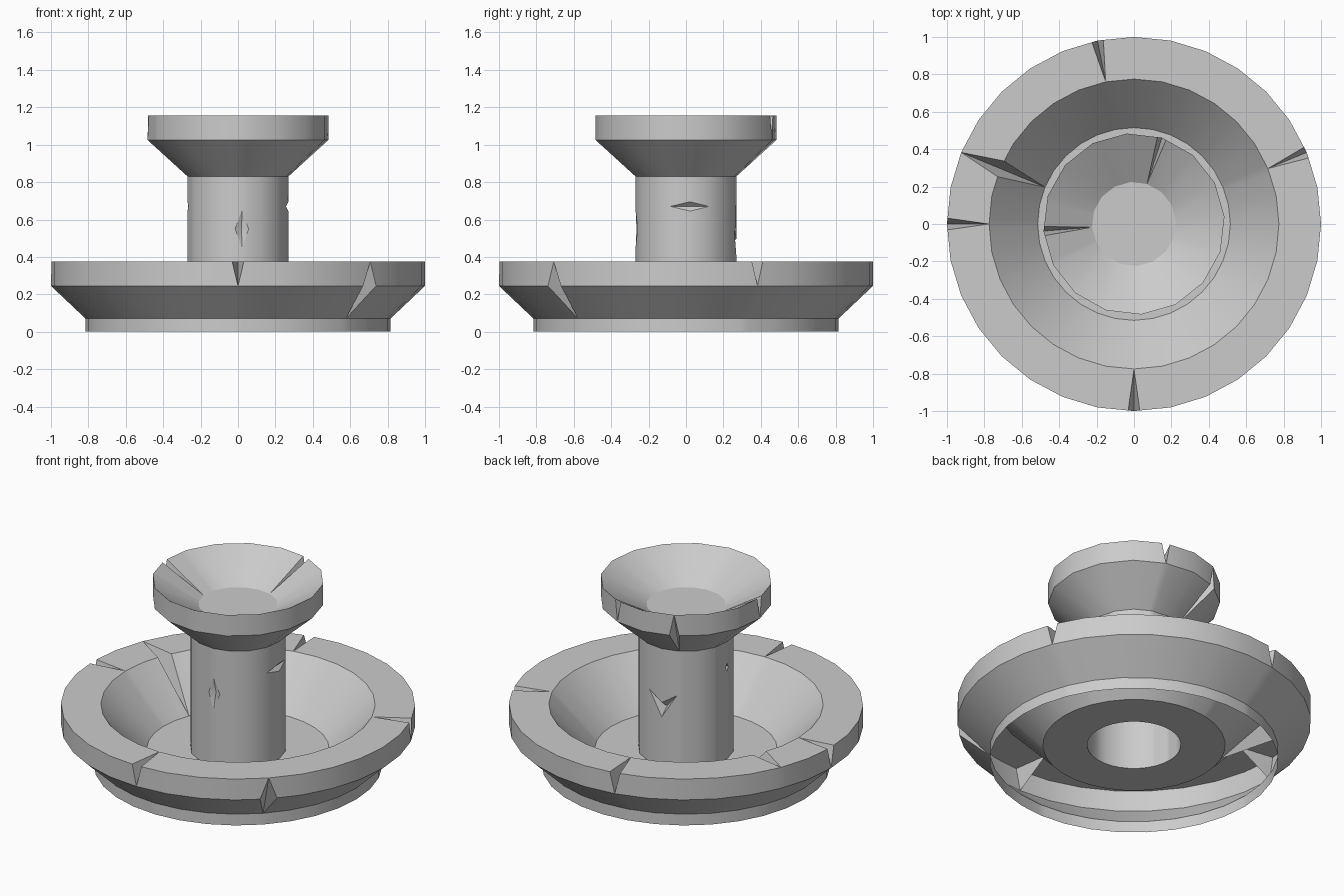
import bpy, math
from math import floor, cos, sin, tau

if "Cube" in bpy.data.objects:
    bpy.data.objects.remove(bpy.data.objects["Cube"], do_unlink=True)

# Worn stone, the only colour
stone = bpy.data.materials.new("grey_stone")
stone.use_nodes = True
stone.diffuse_color = (0.6, 0.6, 0.6, 1)
stone.node_tree.nodes["Principled BSDF"].inputs["Base Color"].default_value = (0.6, 0.6, 0.6, 1)


def chipped_lathe(name, profile, sides, turn, chips, heights=None, cap=False):
    """Open turned shell. Each chip (column, ring, half_width, r, z) pushes one
    point of a ring in to radius r and height z, with sharp wedge-shaped walls.
    heights gives {column: {ring: z}} to slide rings near a chip."""
    heights = heights or {}
    columns, slides, pushed = {float(i) for i in range(sides)}, {}, {}
    for col, ring, width, r, z in chips:
        for u in (col - width, col, col + width):
            u = round(u % sides, 4)
            columns.add(u)
            if col in heights:
                slides[u] = heights[col]
        pushed[(float(col), ring)] = (r, z)
    columns = sorted(columns)

    def corner(i):
        a = turn + tau * i / sides
        return cos(a), sin(a)

    verts, sunk = [], set()
    for u in columns:
        t = u - floor(u)
        (ax, ay), (bx, by) = corner(floor(u)), corner(floor(u) + 1)
        x, y = ax + (bx - ax) * t, ay + (by - ay) * t
        for ring, (r, z) in enumerate(profile):
            z = slides.get(u, {}).get(ring, z)
            if (u, ring) in pushed:
                r, z = pushed[(u, ring)]
                sunk.add(len(verts))
            verts.append((r * x, r * y, z))

    rings, faces = len(profile), []
    for c in range(len(columns)):
        a, b = c * rings, (c + 1) % len(columns) * rings
        for k in range(rings - 1):
            q = [a + k, a + k + 1, b + k + 1, b + k]
            low = [n for n in range(4) if q[n] in sunk]
            if low:  # crease beside the sunk corner
                q = q[low[0]:] + q[:low[0]]
                faces += [(q[3], q[0], q[1]), (q[1], q[2], q[3])]
            else:
                faces.append(q)
    if cap:
        faces.append([c * rings for c in range(len(columns))])

    mesh = bpy.data.meshes.new(name)
    mesh.from_pydata(verts, [], faces)
    mesh.materials.append(stone)
    obj = bpy.data.objects.new(name, mesh)
    bpy.context.collection.objects.link(obj)
    bpy.ops.object.select_all(action="DESELECT")
    obj.select_set(True)
    bpy.context.view_layer.objects.active = obj
    bpy.ops.object.shade_smooth_by_angle(angle=math.radians(28))
    return obj


# Wide basin: floor, sloped inside, flat rim, undercut outside, foot
basin_profile = [(0.265, 0.1), (0.515, 0.1), (0.775, 0.375), (1, 0.375),
                 (1, 0.245), (0.815, 0.07), (0.815, 0)]
rim_chips = [(col, 3, 0.16, 0.88, 0.314) for col in (2, 9, 16, 24)]
inner_crack = (14, 2, 0.3, 0.74, 0.228)
outer_crack = (28, 4, 0.25, 0.92, 0.243)
chipped_lathe("basin", basin_profile, 32, 0,
              rim_chips + [inner_crack, outer_crack])

# Pillar flaring into the small upper bowl
tower_profile = [(0.225, 1.0), (0.485, 1.155), (0.485, 1.025), (0.27, 0.83),
                 (0.27, 0.7), (0.27, 0.55), (0.27, 0.4), (0.27, 0.1)]
bowl_chips = [(3, 1, 0.13, 0.44, 1.02), (8, 1, 0.13, 0.44, 1.02),
              (5, 2, 0.15, 0.39, 1.01)]
pillar_pits = [(0, 5, 1, 0.245, 0.67), (4, 5, 1, 0.21, 0.45),
               (8, 5, 0.8, 0.24, 0.67), (12, 5, 0.35, 0.245, 0.55)]
pit_reach = {0: 0.025, 4: 0.045, 8: 0.025, 12: 0.1}
heights = {col: {4: z + pit_reach[col], 5: z, 6: z - pit_reach[col]}
           for col, _, _, _, z in pillar_pits}
chipped_lathe("pillar_and_upper_bowl", tower_profile, 16, math.radians(4.5),
              bowl_chips + pillar_pits, heights, cap=True)
